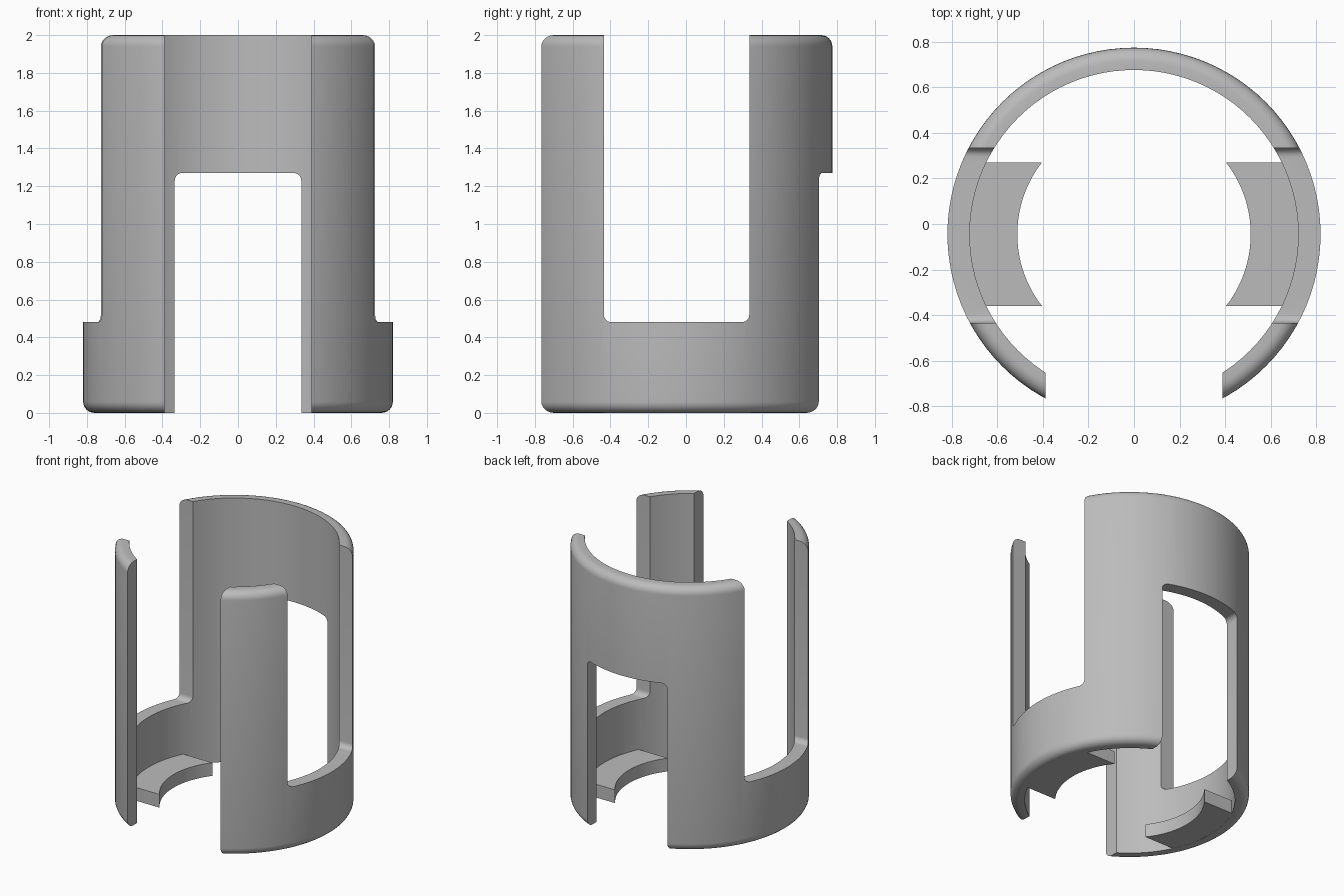
import bpy, bmesh, math

if "Cube" in bpy.data.objects:
    bpy.data.objects.remove(bpy.data.objects["Cube"])

CY = -0.045              # axis of the sleeve
R_OUT, R_IN, R_TAB = 0.82, 0.722, 0.513
FILLET, CORNER = 0.06, 0.04

grey = bpy.data.materials.new("plain_grey")
grey.use_nodes = True
colour = (0.5, 0.5, 0.5, 1)
grey.diffuse_color = colour
grey.node_tree.nodes["Principled BSDF"].inputs["Base Color"].default_value = colour


def finish(bm, name):
    bmesh.ops.recalc_face_normals(bm, faces=bm.faces)
    mesh = bpy.data.meshes.new(name)
    bm.to_mesh(mesh)
    bm.free()
    mesh.materials.append(grey)
    obj = bpy.data.objects.new(name, mesh)
    bpy.context.collection.objects.link(obj)
    return obj


def arc(cx, cy, r, start, end, steps):
    """Points along an arc, angles in degrees."""
    angles = [math.radians(start + (end - start) * i / steps) for i in range(steps + 1)]
    return [(cx + r * math.cos(a), cy + r * math.sin(a)) for a in angles]


def revolve(profile, name, steps=96):
    """Spin a closed (radius, height) profile around the sleeve axis."""
    bm = bmesh.new()
    verts = [bm.verts.new((r, CY, z)) for r, z in profile]
    edges = [bm.edges.new((v, verts[i - 1])) for i, v in enumerate(verts)]
    bmesh.ops.spin(bm, geom=verts + edges, cent=(0, CY, 0), axis=(0, 0, 1),
                   angle=math.tau, steps=steps, use_merge=True)
    bmesh.ops.remove_doubles(bm, verts=bm.verts, dist=1e-4)
    return finish(bm, name)


def prism(points, place, offset, name):
    """Extrude a closed outline; place maps each 2D point into space."""
    bm = bmesh.new()
    face = bm.faces.new([bm.verts.new(place(u, v)) for u, v in points])
    new = bmesh.ops.extrude_face_region(bm, geom=[face])["geom"]
    bmesh.ops.translate(bm, vec=offset, verts=[g for g in new if isinstance(g, bmesh.types.BMVert)])
    return finish(bm, name)


def cut(target, cutter):
    cutter.hide_render = True
    mod = target.modifiers.new("cut", "BOOLEAN")
    mod.operation, mod.solver, mod.object = "DIFFERENCE", "EXACT", cutter
    bpy.context.view_layer.objects.active = target
    bpy.ops.object.modifier_apply(modifier=mod.name)
    bpy.data.objects.remove(cutter)


# Sleeve wall with rounded outer rims
r = R_OUT - FILLET
profile = [(R_IN, 0)] + arc(r, FILLET, FILLET, -90, 0, 6)
profile += arc(r, 2 - FILLET, FILLET, 0, 90, 6) + [(R_IN, 2)]
sleeve = revolve(profile, "sleeve")

# Full-height front gap
gap = [(-0.39, -0.1), (0.39, -0.1), (0.39, 2.1), (-0.39, 2.1)]
cut(sleeve, prism(gap, lambda u, v: (u, -1, v), (0, 0.8, 0), "front_gap_cutter"))

# Back window, rounded at its top corners
w, top = 0.335, 1.27
window = [(-w, -0.1), (w, -0.1)]
window += arc(w - CORNER, top - CORNER, CORNER, 0, 90, 6)
window += arc(-w + CORNER, top - CORNER, CORNER, 90, 180, 6)
cut(sleeve, prism(window, lambda u, v: (u, 0.2, v), (0, 0.8, 0), "back_window_cutter"))

# Slot through both sides, rounded at its bottom corners
y0, y1, base = -0.435, 0.335, 0.48
slot = [(y1, 2.1), (y0, 2.1)]
slot += arc(y0 + CORNER, base + CORNER, CORNER, 180, 270, 6)
slot += arc(y1 - CORNER, base + CORNER, CORNER, 270, 360, 6)
cut(sleeve, prism(slot, lambda u, v: (-1, u, v), (2, 0, 0), "side_slot_cutter"))

# Curved ledges inside the base, one on each side
half = 0.316
a_in = math.degrees(math.asin(half / R_TAB))
a_out = math.degrees(math.asin(half / (R_IN + 0.01)))
outline = arc(0, CY, R_TAB, -a_in, a_in, 20) + arc(0, CY, R_IN + 0.01, a_out, -a_out, 20)
for side, name in ((1, "left_ledge"), (-1, "right_ledge")):
    prism(outline, lambda u, v: (side * u, v, 0.001), (0, 0, 0.1), name)

# Smooth curved walls, keep cut edges crisp
for obj in bpy.context.scene.objects:
    if obj.type == "MESH":
        obj.select_set(True)
        bpy.context.view_layer.objects.active = obj
bpy.ops.object.shade_smooth_by_angle(angle=math.radians(30))
